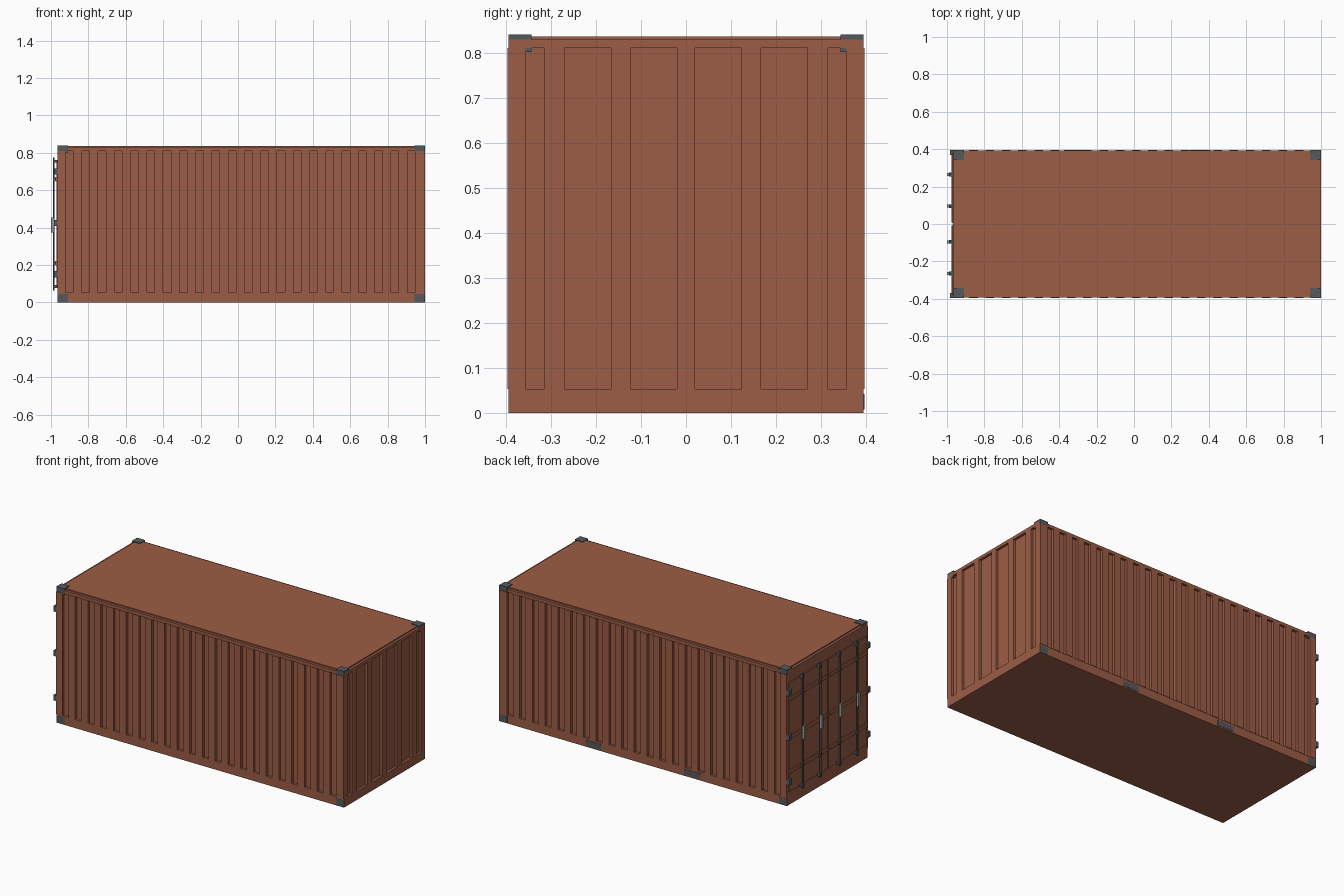
import bpy, bmesh
from mathutils import Matrix, Vector

if "Cube" in bpy.data.objects:
    bpy.data.objects.remove(bpy.data.objects["Cube"])


def material(name, rgb):
    m = bpy.data.materials.new(name)
    m.diffuse_color = (*rgb, 1)
    m.use_nodes = True
    m.node_tree.nodes["Principled BSDF"].inputs["Base Color"].default_value = m.diffuse_color
    return m


RUST = material("rust_paint", (0.33, 0.11, 0.06))
STEEL = material("dark_steel", (0.09, 0.10, 0.11))
BRIGHT = material("bright_steel", (0.30, 0.31, 0.32))


def boxes(name, spans, mat):
    """One object from a list of (x0, x1, y0, y1, z0, z1) boxes."""
    bm = bmesh.new()
    for x0, x1, y0, y1, z0, z1 in spans:
        mid = Vector((x0 + x1, y0 + y1, z0 + z1)) / 2
        size = (abs(x1 - x0), abs(y1 - y0), abs(z1 - z0), 1)
        bmesh.ops.create_cube(bm, size=1, matrix=Matrix.Translation(mid) @ Matrix.Diagonal(size))
    me = bpy.data.meshes.new(name)
    bm.to_mesh(me)
    bm.free()
    me.materials.append(mat)
    ob = bpy.data.objects.new(name, me)
    bpy.context.collection.objects.link(ob)
    return ob


def gaps(start, end, recesses):
    """The raised strips left between the recesses, from start to end."""
    edges = [start] + [e for r in recesses for e in r] + [end]
    return list(zip(edges[::2], edges[1::2]))


XB, XF, Y, TOP = -0.965, 1.0, 0.394, 0.829   # body limits
LO, HI, D = 0.053, 0.81, 0.015               # recess heights and depth

# Inner body behind the corrugation
boxes("container_body", [(XB, XF - D, -Y + D, Y - D, 0, TOP)], RUST)

# Top and bottom rails
rails = []
for z0, z1 in ((0, LO), (HI, TOP)):
    rails += [(XB, XF, s * (Y - D), s * Y, z0, z1) for s in (-1, 1)]
    rails.append((XF - D, XF, -Y + D, Y - D, z0, z1))
boxes("rails", rails, RUST)

# Corrugated long sides
side_recess = [(-0.922 + i * 0.087, -0.922 + i * 0.087 + 0.041) for i in range(22)]
for name, s in (("front_side_ribs", -1), ("back_side_ribs", 1)):
    boxes(name, [(a, b, s * (Y - D), s * (Y + 0.0025), LO, HI)
                 for a, b in gaps(XB, XF, side_recess)], RUST)

# Corrugated closed end
half = [(0.02, 0.123), (0.167, 0.27), (0.315, 0.357)]
end_recess = [(-b, -a) for a, b in reversed(half)] + half
boxes("end_wall_ribs", [(XF - D, XF, a, b, LO, HI) for a, b in gaps(-Y, Y, end_recess)], RUST)

# Raised roof sheet
boxes("roof_panel", [(XB + 0.015, XF - 0.015, -Y + 0.015, Y - 0.015, TOP, 0.836)], RUST)

# Corner castings
castings = []
for x0, x1 in ((XB, XB + 0.055), (XF - 0.055, XF - 0.0005)):
    for s in (-1, 1):
        for z0, z1 in ((0.0005, 0.045), (0.802, 0.84)):
            castings.append((x0, x1, s * 0.343, s * (Y + 0.0005), z0, z1))
boxes("corner_castings", castings, STEEL)

# Forklift pockets on the back side
boxes("fork_pockets", [(x - 0.055, x + 0.055, Y - 0.02, Y + 0.002, 0.008, 0.042)
                       for x in (-0.32, 0.355)], STEEL)

# Door leaves with horizontal ribs
leaves, ribs, hinges, handles, brackets = [], [], [], [], []
for s in (-1, 1):
    leaves.append((XB - 0.005, XB, s * 0.004, s * 0.38, 0.083, 0.757))
    for z in (0.21, 0.42, 0.66):
        ribs.append((XB - 0.012, XB - 0.003, s * 0.008, s * 0.38, z - 0.012, z + 0.012))
    for z in (0.15, 0.425, 0.70):
        hinges.append((-0.983, XB + 0.001, s * 0.37, s * 0.3965, z - 0.017, z + 0.017))
    for y in (0.095, 0.265):
        y *= s
        handles.append((-1.0, -0.985, y - 0.008, y + 0.008, 0.375, 0.455))
        for z in (0.085, 0.21, 0.66, 0.755):
            brackets.append((-0.988, XB, y - 0.010, y + 0.010, z - 0.008, z + 0.008))
boxes("door_leaves", leaves, RUST)
boxes("door_ribs", ribs, RUST)
boxes("door_hinges", hinges, STEEL)
boxes("bar_handles", handles, BRIGHT)
boxes("bar_brackets", brackets, STEEL)

# Locking bars
for i, y in enumerate((-0.265, -0.095, 0.095, 0.265)):
    bpy.ops.mesh.primitive_cylinder_add(vertices=12, radius=0.005, depth=0.71,
                                        location=(-0.985, y, 0.42))
    bar = bpy.context.object
    bar.name = f"locking_bar_{i + 1}"
    bar.data.materials.append(STEEL)
    bpy.ops.object.shade_smooth_by_angle()
